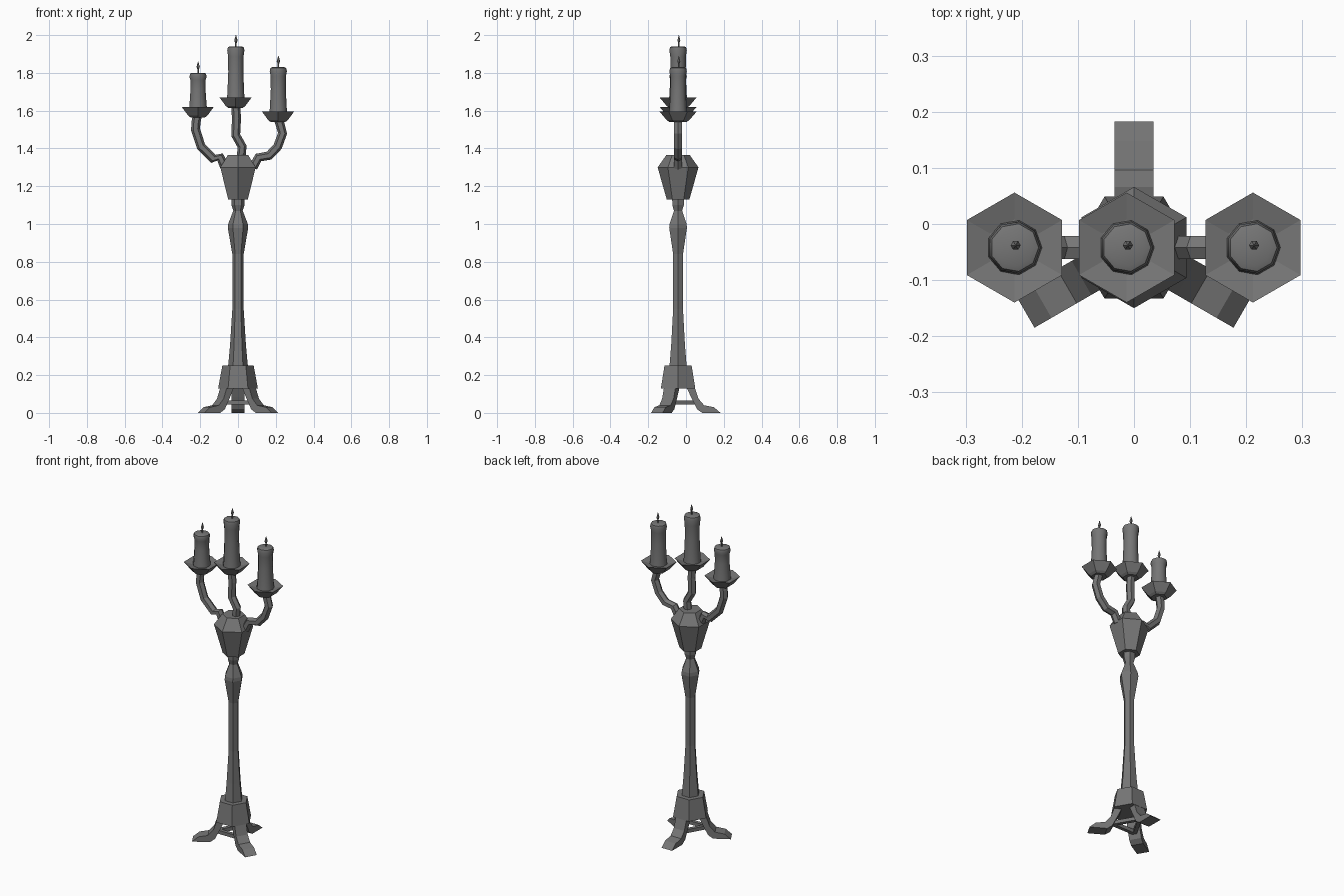
import bpy, bmesh, math
from mathutils import Vector

cube = bpy.data.objects.get("Cube")
if cube:
    bpy.data.objects.remove(cube, do_unlink=True)

AXIS_Y = -0.042

metal = bpy.data.materials.new("dark grey")
metal.use_nodes = True
GREY = (0.18, 0.18, 0.18, 1)
metal.diffuse_color = GREY
metal.node_tree.nodes["Principled BSDF"].inputs["Base Color"].default_value = GREY


def finish(name, bm, loc, turn=0, smooth=None):
    """Turn a bmesh into a placed, coloured object."""
    bmesh.ops.recalc_face_normals(bm, faces=bm.faces)
    mesh = bpy.data.meshes.new(name)
    bm.to_mesh(mesh)
    bm.free()
    mesh.materials.append(metal)
    obj = bpy.data.objects.new(name, mesh)
    bpy.context.collection.objects.link(obj)
    obj.location = loc
    obj.rotation_euler.z = turn
    if smooth:
        bpy.ops.object.select_all(action='DESELECT')
        obj.select_set(True)
        bpy.context.view_layer.objects.active = obj
        bpy.ops.object.shade_smooth_by_angle(angle=math.radians(smooth))
    return obj


def skin(bm, rings):
    """Bridge successive rings and cap both ends."""
    n = len(rings[0])
    for a, b in zip(rings, rings[1:]):
        for i in range(n):
            j = (i + 1) % n
            bm.faces.new((a[i], a[j], b[j], b[i]))
    bm.faces.new(rings[0])
    bm.faces.new(rings[-1])


def lathe(name, profile, x=0, y=AXIS_Y, z=0, sides=6, start=0, smooth=None):
    """Revolve (radius, height) points into a solid with few sides."""
    bm = bmesh.new()
    rings = []
    for r, h in profile:
        angles = [start + math.tau * i / sides for i in range(sides)]
        rings.append([bm.verts.new((r * math.cos(a), r * math.sin(a), h)) for a in angles])
    skin(bm, rings)
    return finish(name, bm, (x, y, z), smooth=smooth)


def tube(name, path, radius, loc, turn=0, sides=6):
    """Sweep a polygon along (x, z) points."""
    bm = bmesh.new()
    pts = [Vector((x, 0, z)) for x, z in path]
    side = Vector((0, 1, 0))
    rings = []
    for i, p in enumerate(pts):
        tangent = (pts[min(i + 1, len(pts) - 1)] - pts[max(i - 1, 0)]).normalized()
        up = tangent.cross(side)
        ring = []
        for k in range(sides):
            a = math.tau * (k + 0.5) / sides
            ring.append(bm.verts.new(p + radius * (math.cos(a) * side + math.sin(a) * up)))
        rings.append(ring)
    skin(bm, rings)
    return finish(name, bm, loc, turn)


POINTY = math.pi / 6   # turns a hexagon so corners point front and back

# Stand: collar, turned stem and urn
lathe("base_collar", [(0.105, 0.13), (0.083, 0.25)])
lathe("stem", [(0.053, 0.24), (0.042, 0.36), (0.03, 0.55), (0.03, 0.84), (0.054, 0.98),
               (0.052, 1.0), (0.025, 1.07), (0.035, 1.1), (0.036, 1.14)])
lathe("urn", [(0.06, 1.13), (0.108, 1.3), (0.062, 1.365)], start=POINTY)

# Three splayed legs joined by braces
upper = [(0.088, 0.135), (0.108, 0.075), (0.138, 0.04), (0.19, 0.03), (0.225, 0.0)]
lower = [(0.045, 0.135), (0.068, 0.085), (0.1, 0.02), (0.128, 0.0), (0.18, 0.0)]
for i, label in enumerate(("left", "back", "right")):
    turn = math.radians(-30 + 120 * i)
    bm = bmesh.new()
    rings = []
    for (ux, uz), (lx, lz) in zip(upper, lower):
        rings.append([bm.verts.new(c) for c in ((ux, -0.035, uz), (ux, 0.035, uz),
                                                (lx, 0.035, lz), (lx, -0.035, lz))])
    skin(bm, rings)
    finish(label + "_leg", bm, (0, AXIS_Y, 0), turn)
    mid = turn + math.pi / 3
    tube(label + "_leg_brace", [(-0.075, 0), (0.075, 0)], 0.015,
         (0.045 * math.cos(mid), AXIS_Y + 0.045 * math.sin(mid), 0.055),
         mid + math.pi / 2, sides=4)

# Curved arms, each with a dish, a candle and a wick
arms = {
    "right": [(-0.07, 1.3), (-0.095, 1.355), (-0.13, 1.345), (-0.195, 1.41),
              (-0.225, 1.5), (-0.222, 1.54), (-0.213, 1.585)],
    "middle": [(0.015, 1.34), (0.022, 1.41), (-0.012, 1.47), (-0.008, 1.56), (-0.013, 1.635)],
    "left": [(0.08, 1.3), (0.108, 1.352), (0.165, 1.362), (0.21, 1.41),
             (0.236, 1.48), (0.222, 1.53), (0.212, 1.56)],
}
candles = {"right": (-0.213, 1.62, 0.18), "middle": (-0.013, 1.67, 0.27), "left": (0.212, 1.595, 0.235)}
for label, path in arms.items():
    x, z, tall = candles[label]
    tube(label + "_arm", path, 0.024, (0, AXIS_Y, 0))
    lathe(label + "_dish", [(0.045, -0.055), (0.06, -0.045), (0.098, 0), (0.05, -0.012)],
          x=x, z=z, start=POINTY)
    lathe(label + "_candle", [(0.05, -0.02), (0.046, 0.02), (0.041, tall * 0.5), (0.042, tall * 0.8),
                              (0.047, tall - 0.02), (0.043, tall - 0.004), (0.033, tall)],
          x=x, z=z, sides=9, smooth=45)
    lathe(label + "_wick", [(0.004, -0.005), (0.004, 0.018), (0.009, 0.032), (0.001, 0.06)],
          x=x + 0.002, z=z + tall, y=AXIS_Y + 0.004)
